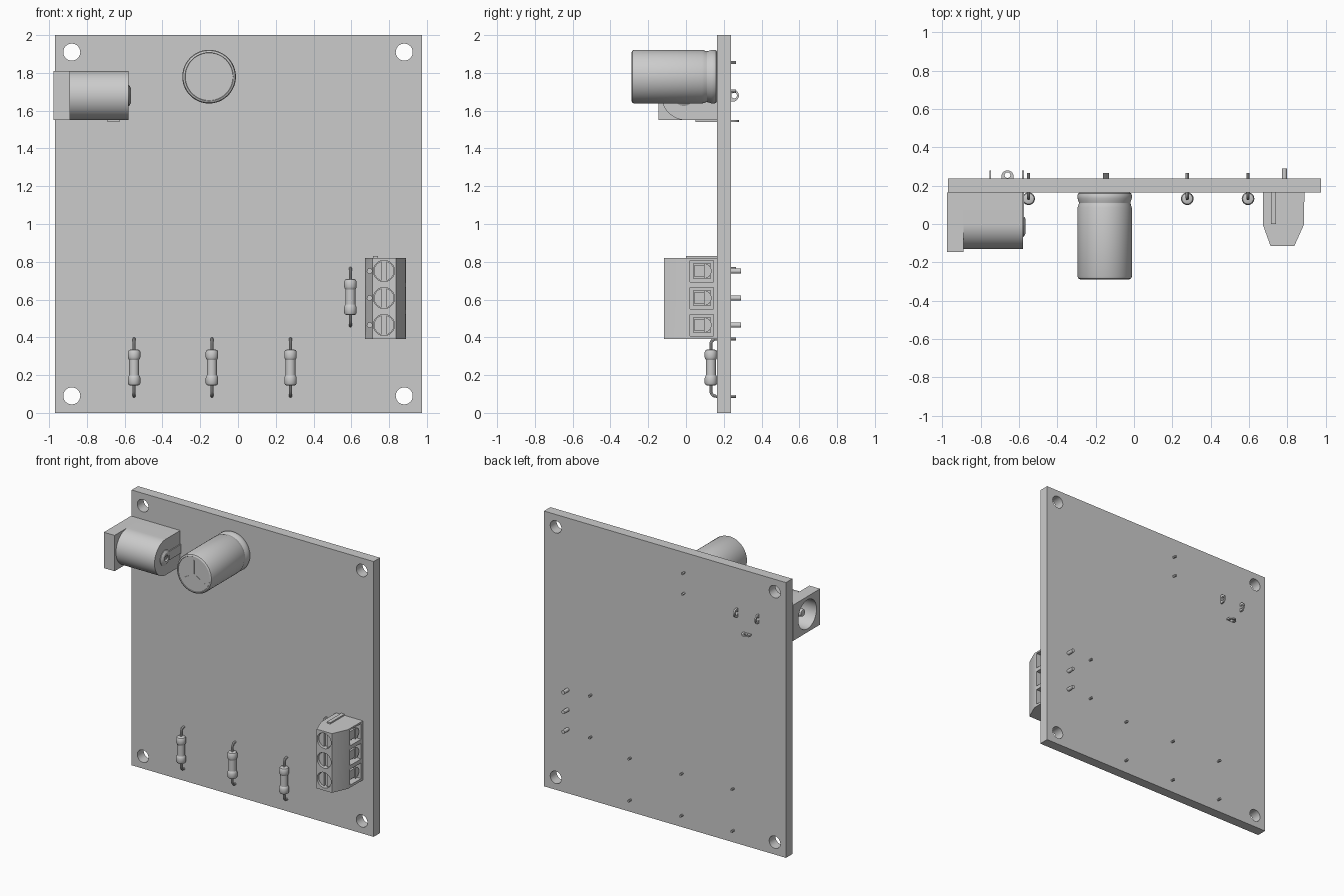
import bpy, bmesh, math
from mathutils import Vector, Matrix

if "Cube" in bpy.data.objects:
    bpy.data.objects.remove(bpy.data.objects["Cube"])

ROT = {'X': Matrix.Rotation(math.pi / 2, 4, 'Y'),
       'Y': Matrix.Rotation(-math.pi / 2, 4, 'X'),
       'Z': Matrix.Identity(4)}


def finish(name, bm, smooth=True):
    bmesh.ops.recalc_face_normals(bm, faces=bm.faces)
    me = bpy.data.meshes.new(name)
    bm.to_mesh(me)
    bm.free()
    ob = bpy.data.objects.new(name, me)
    bpy.context.collection.objects.link(ob)
    if smooth:
        shade(ob)
    return ob


def activate(ob):
    bpy.ops.object.select_all(action='DESELECT')
    ob.select_set(True)
    bpy.context.view_layer.objects.active = ob


def shade(ob):
    activate(ob)
    bpy.ops.object.shade_smooth_by_angle(angle=math.radians(30))


def box(name, lo, hi):
    bm = bmesh.new()
    bmesh.ops.create_cube(bm, size=1)
    for v in bm.verts:
        v.co = Vector([a + (b - a) * (c + 0.5) for a, b, c in zip(lo, hi, v.co)])
    return finish(name, bm, False)


def cyl(name, centre, r, lo, hi, axis, segs=32):
    """Cylinder from lo to hi along axis; centre gives the other two coordinates."""
    c = list(centre)
    c['XYZ'.index(axis)] = (lo + hi) / 2
    bm = bmesh.new()
    bmesh.ops.create_cone(bm, cap_ends=True, segments=segs, radius1=r, radius2=r,
                          depth=hi - lo, matrix=Matrix.Translation(c) @ ROT[axis])
    return finish(name, bm)


def prism(name, pts, lo, hi, place):
    """Extrude a 2D outline; place(a, b, t) maps it to 3D."""
    bm = bmesh.new()
    f = bm.faces.new([bm.verts.new(place(a, b, lo)) for a, b in pts])
    ext = bmesh.ops.extrude_face_region(bm, geom=[f])
    shift = Vector(place(0, 0, hi)) - Vector(place(0, 0, lo))
    bmesh.ops.translate(bm, vec=shift,
                        verts=[g for g in ext['geom'] if isinstance(g, bmesh.types.BMVert)])
    return finish(name, bm)


def lathe(name, prof, loc, axis, segs=32):
    """Spin (radius, height) pairs around an axis."""
    bm = bmesh.new()
    vs = [bm.verts.new((r, 0, h)) for r, h in prof]
    es = [bm.edges.new(p) for p in zip(vs, vs[1:])]
    bmesh.ops.spin(bm, geom=vs + es, cent=(0, 0, 0), axis=(0, 0, 1),
                   angle=2 * math.pi, steps=segs)
    bmesh.ops.remove_doubles(bm, verts=bm.verts, dist=1e-5)
    bm.transform(Matrix.Translation(loc) @ ROT[axis])
    return finish(name, bm)


def cut(ob, cutters):
    for c in cutters:
        c.hide_render = True
        m = ob.modifiers.new("cut", 'BOOLEAN')
        m.operation, m.solver, m.object = 'DIFFERENCE', 'EXACT', c
        activate(ob)
        bpy.ops.object.modifier_move_to_index(modifier=m.name, index=0)
        bpy.ops.object.modifier_apply(modifier=m.name)
        bpy.data.objects.remove(c)
    shade(ob)


def arc(cx, cy, r, a0, a1, n):
    return [(cx + r * math.cos(math.radians(a0 + (a1 - a0) * i / n)),
             cy + r * math.sin(math.radians(a0 + (a1 - a0) * i / n))) for i in range(n + 1)]


F, B = 0.165, 0.238      # front and back faces of the board

# Circuit board with four mounting holes
board = box("circuit_board", (-0.97, F, 0), (0.975, B, 2))
cut(board, [cyl("hole", (x, 0, z), 0.045, 0, 0.4, 'Y')
            for x in (-0.88, 0.88) for z in (0.09, 1.91)])

# Capacitor: rounded can with crimp groove, vent score and two pins
CX, CZ = -0.153, 1.78
lathe("capacitor_can", [(0, 0.455), (0.128, 0.455), (0.138, 0.45), (0.142, 0.44),
                        (0.142, 0.425), (0.137, 0.41), (0.134, 0.40), (0.137, 0.39),
                        (0.142, 0.375), (0.142, 0.016), (0.138, 0.006), (0.128, 0.001),
                        (0.126, 0.004), (0, 0.004)], (CX, -0.29, CZ), 'Y', 48)
for i in range(3):
    vent = box(f"capacitor_vent_{i}", (0, -0.0015, -0.002), (0.1, 0.001, 0.002))
    vent.rotation_euler = (0, math.radians(30 + 120 * i), 0)
    vent.location = (CX, -0.286, CZ)
for z in (1.855, 1.705):
    cyl("capacitor_pin", (CX, 0, z), 0.008, 0.15, 0.265, 'Y', 12)


# Resistors with bent wire leads
def resistor(x, z):
    y = 0.132
    half = [(0, 0.096), (0.018, 0.096), (0.028, 0.092), (0.033, 0.083), (0.033, 0.055),
            (0.030, 0.046), (0.026, 0.040)]
    lathe("resistor_body", half + [(r, -h) for r, h in reversed(half)], (x, y, z), 'Z', 24)
    for s in (-1, 1):
        pts = [(y, 0.08), (y, 0.124)] + arc(y + 0.028, 0.124, 0.028, 165, 90, 5) + [(0.265, 0.152)]
        cu = bpy.data.curves.new("lead", 'CURVE')
        cu.dimensions, cu.bevel_depth, cu.bevel_resolution = '3D', 0.008, 2
        cu.use_fill_caps = True
        sp = cu.splines.new('POLY')
        sp.points.add(len(pts) - 1)
        for p, (py, pz) in zip(sp.points, pts):
            p.co = (x, py, z + s * pz, 1)
        ob = bpy.data.objects.new("resistor_lead", cu)
        bpy.context.collection.objects.link(ob)
        activate(ob)
        bpy.ops.object.convert(target='MESH')
        shade(bpy.context.object)


for x, z in ((-0.55, 0.24), (-0.138, 0.24), (0.278, 0.24), (0.595, 0.613)):
    resistor(x, z)

# Power jack: flange, round-fronted body, bore and centre pin
JZ = 1.68
along_x = lambda a, b, t: (t, a, b)
body = prism("jack_body", [(F, JZ + 0.13)] + arc(0, JZ, 0.13, 90, 270, 32) + [(F, JZ - 0.13)],
             -0.892, -0.58, along_x)
flange = box("jack_flange", (-0.976, -0.146, JZ - 0.13), (-0.89, F, JZ + 0.13))
cut(body, [cyl("bore", (0, 0, JZ), 0.105, -1.1, -0.63, 'X', 48),
           box("slot", (-0.592, 0, JZ - 0.03), (-0.5, 0.3, JZ + 0.03))])
cut(flange, [cyl("bore", (0, 0, JZ), 0.105, -1.1, -0.8, 'X', 48)])
lathe("jack_centre_pin", [(0, 0), (0.03, 0), (0.03, 0.31), (0.024, 0.33), (0, 0.336)],
      (-0.61, 0, JZ), 'X').rotation_euler = (0, 0, 0)
pin = bpy.data.objects["jack_centre_pin"]
pin.data.transform(Matrix.Translation((-1.22, 0, 0)) @ Matrix.Scale(-1, 4, (1, 0, 0)))
pin.data.flip_normals()
lathe("jack_rivet", [(0, 0.004), (0.018, 0.004), (0.022, 0.018), (0.038, 0.018), (0.055, 0.008),
                     (0.055, 0), (0, 0)], (-0.584, -0.012, JZ), 'X')


# Solder lugs with round eyes
def lug(name, centre, start, lo, hi, place):
    eye = arc(0.248, centre, 0.032, -90, 90, 16)
    ob = prism(name, [(start, centre - 0.032)] + eye + [(start, centre + 0.032)], lo, hi, place)
    hole = prism("eye", arc(0.255, centre, 0.015, 0, 345, 23), lo - 0.02, hi + 0.02, place)
    cut(ob, [hole])


lug("jack_lug_outer", JZ, 0.13, -0.755, -0.745, along_x)
lug("jack_lug_inner", JZ, 0.0, -0.585, -0.573, along_x)
lug("jack_lug_side", -0.66, 0.05, JZ - 0.14, JZ - 0.129, lambda a, b, t: (b, a, t))

# Screw terminal block: tapered body with screw wells and wire windows
ZS = (0.465, 0.608, 0.751)
along_z = lambda a, b, t: (a, b, t)
block = prism("terminal_block", [(0.672, F), (0.672, -0.003), (0.713, -0.116), (0.836, -0.116),
                                 (0.887, -0.003), (0.889, F)], 0.39, 0.82, along_z)
cutters = []
for z in ZS:
    cutters += [cyl("well", (0.773, 0, z), 0.056, -0.3, -0.075, 'Y'),
                cyl("test_hole", (0.697, 0, z), 0.013, -0.3, 0.02, 'Y', 16),
                box("window", (0.84, 0.02, z - 0.057), (1, 0.145, z + 0.057)),
                box("wire_entry", (0.80, 0.04, z - 0.04), (0.86, 0.13, z + 0.04))]
cutters.append(box("bottom_groove", (0.713, 0, 0.3), (0.743, 0.3, 0.40)))
cut(block, cutters)
box("terminal_rib", (0.715, 0, 0.81), (0.742, F, 0.83))
for z in ZS:
    screw = cyl("terminal_screw", (0.773, 0, z), 0.053, -0.1, -0.06, 'Y')
    cut(screw, [box("slot", (0.761, -0.2, z - 0.07), (0.785, -0.082, z + 0.07))])
    # wire clamp, half-round guide and solder pin
    box("terminal_clamp", (0.795, 0.045, z - 0.032), (0.87, 0.095, z + 0.032))
    prism("terminal_guide", arc(0.095, z, 0.04, -90, 90, 12), 0.80, 0.878, along_x)
    cyl("terminal_pin", (0.785, 0, z), 0.0135, 0.15, 0.29, 'Y', 16)
